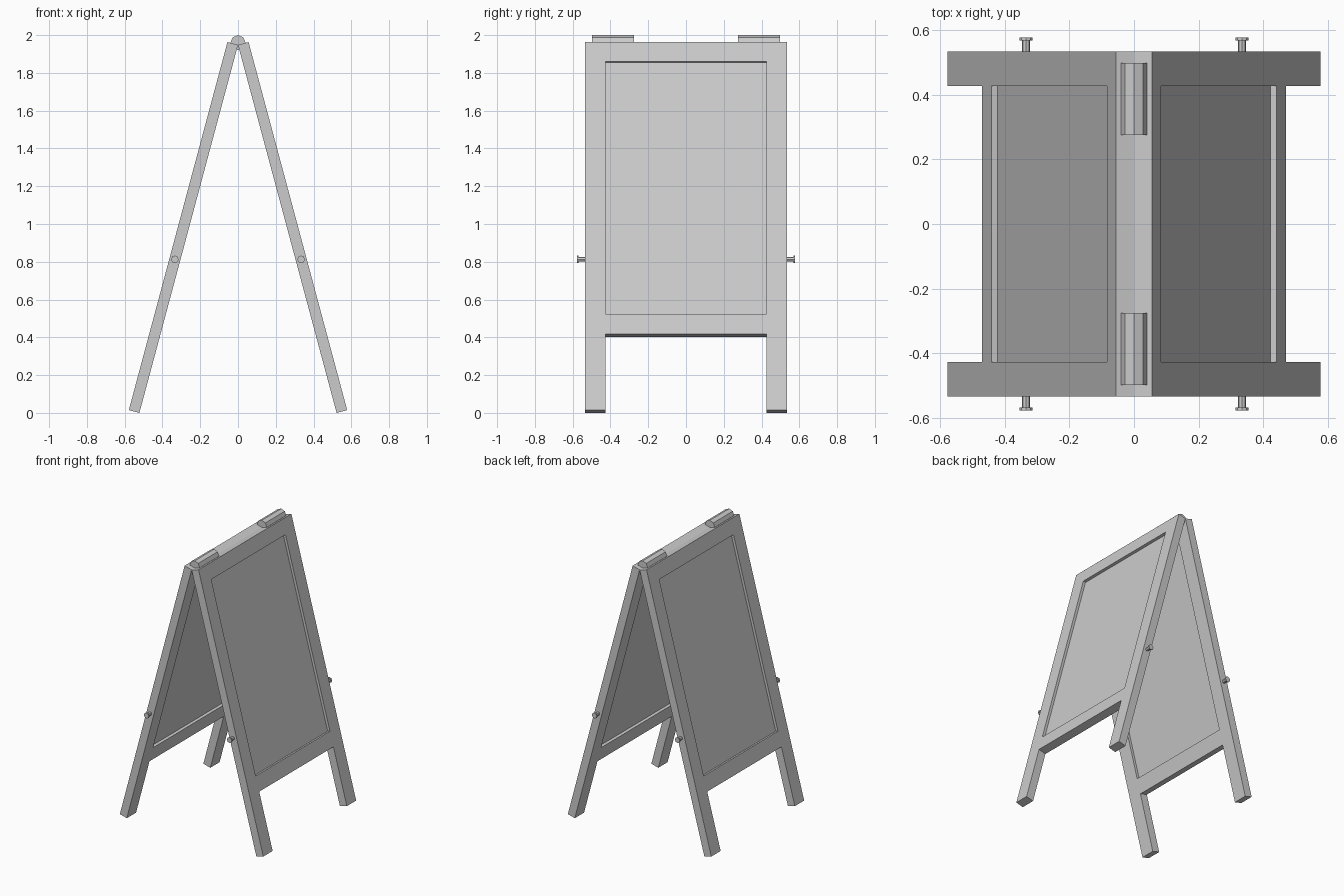
import bpy, bmesh, math

if "Cube" in bpy.data.objects:
    bpy.data.objects.remove(bpy.data.objects["Cube"])

TILT = math.radians(15)
SN, CS = math.sin(TILT), math.cos(TILT)
TOP = 1.948      # height of the inner top edge where both panels meet
THICK = 0.058


def place(side, n, y, s):
    """Panel coordinates (outward n, sideways y, down-slope s) to world."""
    return (side * (n * CS + s * SN), y, TOP + n * SN - s * CS)


def finish(bm, name):
    bmesh.ops.recalc_face_normals(bm, faces=bm.faces)
    me = bpy.data.meshes.new(name)
    bm.to_mesh(me)
    bm.free()
    ob = bpy.data.objects.new(name, me)
    bpy.context.collection.objects.link(ob)
    return ob


def slab(name, side, ys, ss, holes, n0, n1):
    """Grid of cells on the panel plane, minus holes, extruded from n0 to n1."""
    bm = bmesh.new()
    v = [[bm.verts.new(place(side, n0, y, s)) for y in ys] for s in ss]
    for i in range(len(ss) - 1):
        for j in range(len(ys) - 1):
            if (i, j) not in holes:
                bm.faces.new((v[i][j], v[i][j + 1], v[i + 1][j + 1], v[i + 1][j]))
    ext = bmesh.ops.extrude_face_region(bm, geom=bm.faces[:])["geom"]
    d = n1 - n0
    bmesh.ops.translate(bm, vec=(side * d * CS, 0, d * SN),
                        verts=[g for g in ext if isinstance(g, bmesh.types.BMVert)])
    return finish(bm, name)


def lathe_y(name, x, z, profile):
    """Eight-sided capped turning along y from (y, radius) pairs."""
    bm = bmesh.new()
    rings = [[bm.verts.new((x + r * math.cos(k * math.pi / 4), y,
                            z + r * math.sin(k * math.pi / 4))) for k in range(8)]
             for y, r in profile]
    for a, b in zip(rings, rings[1:]):
        for k in range(8):
            m = (k + 1) % 8
            bm.faces.new((a[k], a[m], b[m], b[k]))
    bm.faces.new(rings[0])
    bm.faces.new(rings[-1])
    return finish(bm, name)


YS = (-0.534, -0.427, 0.427, 0.534)
SS = (0, 0.107, 1.49, 1.60, 2.017)

for side, label in ((1, "right"), (-1, "left")):
    # Frame with board opening and gap between the feet
    slab(label + "_frame", side, YS, SS, {(1, 1), (3, 1)}, 0, THICK)
    # Recessed writing board
    slab(label + "_board", side, YS[1:3], SS[1:3], set(), 0.019, THICK - 0.019)
    # Side pegs with flat heads
    px, _, pz = place(side, THICK / 2, 0, 1.183)
    for d, end in ((1, "back"), (-1, "front")):
        lathe_y(f"{label}_{end}_peg", px, pz,
                [(d * 0.52, 0.0125), (d * 0.568, 0.0125), (d * 0.568, 0.02), (d * 0.577, 0.02)])

# Hinge barrels on the ridge
for d, end in ((1, "back"), (-1, "front")):
    lathe_y(end + "_hinge", 0, 1.96, [(d * 0.275, 0.04), (d * 0.498, 0.04)])
